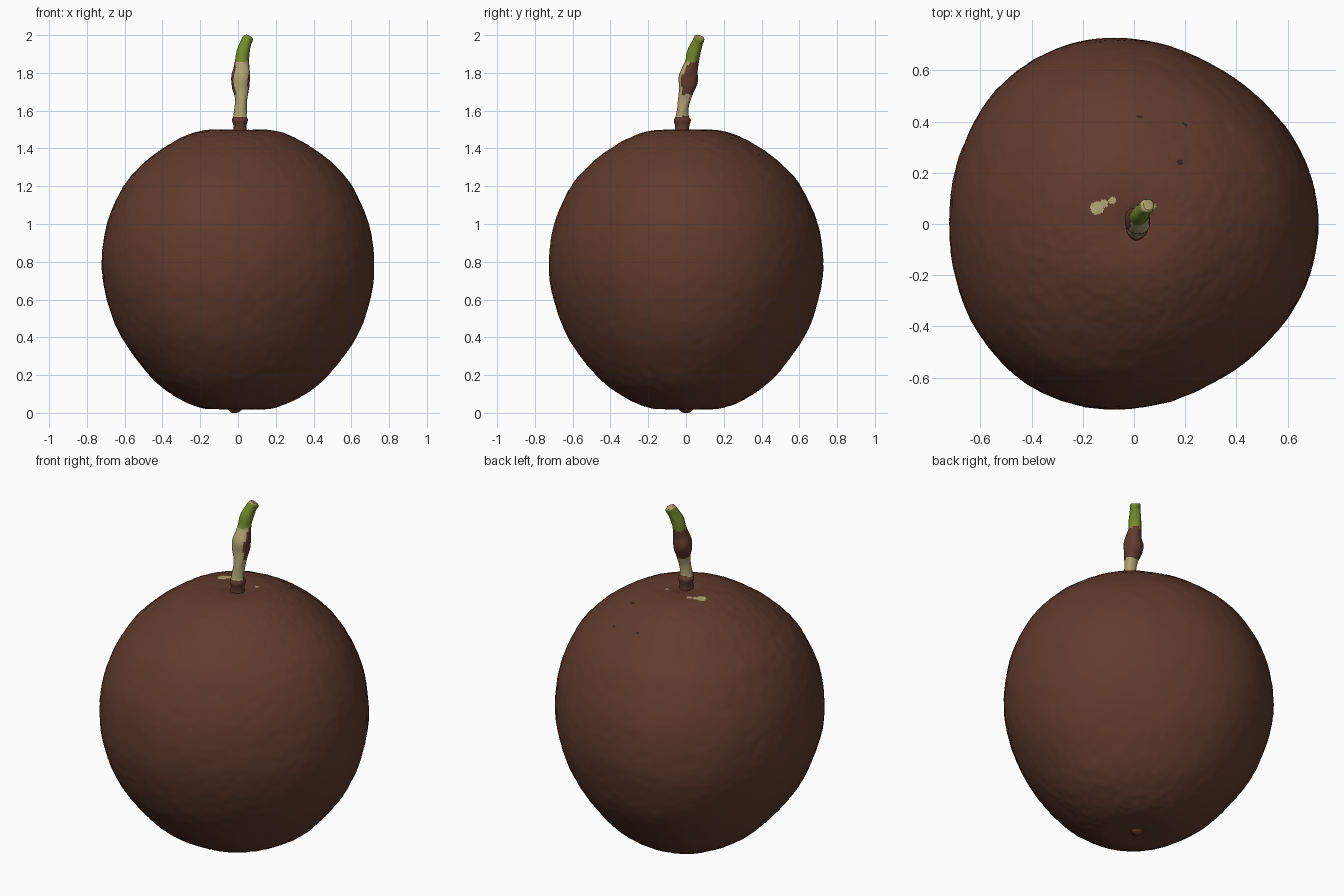
import bpy, bmesh, math
from mathutils import Vector, noise

cube = bpy.data.objects.get("Cube")
if cube:
    bpy.data.objects.remove(cube, do_unlink=True)


def material(name, rgb):
    m = bpy.data.materials.new(name)
    m.use_nodes = True
    m.diffuse_color = (*rgb, 1)
    bsdf = m.node_tree.nodes["Principled BSDF"]
    bsdf.inputs["Base Color"].default_value = (*rgb, 1)
    bsdf.inputs["Roughness"].default_value = 0.7
    return m


BROWN, TAN, GREEN, DARK = range(4)
MATERIALS = [material("skin_brown", (0.118, 0.043, 0.026)),
             material("dry_tan", (0.45, 0.37, 0.175)),
             material("stem_green", (0.18, 0.25, 0.025)),
             material("speck_dark", (0.035, 0.016, 0.012))]


def spline(points, steps):
    """Smooth path through points of any dimension."""
    p = [Vector(q) for q in points]
    p = [2 * p[0] - p[1]] + p + [2 * p[-1] - p[-2]]
    out = []
    for a, b, c, d in zip(p, p[1:], p[2:], p[3:]):
        for i in range(steps):
            t = i / steps
            out.append(b + (c - a) * t / 2 + (2 * a - 5 * b + 4 * c - d) * t * t / 2
                       + (3 * b - a - 3 * c + d) * t ** 3 / 2)
    return out + [p[-2]]


def loft(name, rings, paint):
    """Skin rings of points, cap both ends, colour faces by a rule."""
    bm = bmesh.new()
    loops = [[bm.verts.new(co) for co in ring] for ring in rings]
    n = len(loops[0])
    for lo, hi in zip(loops, loops[1:]):
        for i in range(n):
            j = (i + 1) % n
            bm.faces.new((lo[i], lo[j], hi[j], hi[i]))
    bm.faces.new(loops[0][::-1])
    bm.faces.new(loops[-1])
    bm.normal_update()
    for f in bm.faces:
        f.material_index = paint(f.calc_center_median(), f.normal)
    mesh = bpy.data.meshes.new(name)
    bm.to_mesh(mesh)
    bm.free()
    for m in MATERIALS:
        mesh.materials.append(m)
    obj = bpy.data.objects.new(name, mesh)
    bpy.context.collection.objects.link(obj)
    bpy.ops.object.select_all(action='DESELECT')
    obj.select_set(True)
    bpy.context.view_layer.objects.active = obj
    bpy.ops.object.shade_smooth_by_angle(angle=math.radians(40))


# Fruit body: revolved profile (radius, height) with three soft lobes and fine bumps
PROFILE = [(0.004, 0.018), (0.1, 0.019), (0.2, 0.028), (0.325, 0.082), (0.465, 0.19),
           (0.615, 0.39), (0.697, 0.6), (0.722, 0.79), (0.694, 1.0), (0.605, 1.2),
           (0.495, 1.325), (0.375, 1.415), (0.28, 1.466), (0.19, 1.494), (0.1, 1.499),
           (0.04, 1.49), (0.004, 1.485)]


def body_point(r, z, a):
    k = r / 0.72
    lobe = 0.026 + 0.025 * max(0, 0.8 - z)
    s = 1 + k * (lobe * math.cos(3 * a) - 0.027 * math.cos(a))
    p = Vector((r * s * math.cos(a), r * s * math.sin(a), z))
    out = Vector((p.x, p.y, z - 0.77)).normalized()
    bump = (0.003 * noise.noise(p * 5) + 0.002 * noise.noise(p * 18)
            + 0.0015 * noise.noise(p * 38))
    return p + out * bump * min(1, 3 * k)


PATCHES = [(-0.145, 0.063, 0.026), (-0.118, 0.08, 0.016), (-0.085, 0.092, 0.014),
           (0.075, 0.07, 0.011)]
SPECKS = [(0.02, 0.42, 0.008), (0.2, 0.39, 0.008), (0.18, 0.24, 0.011),
          (-0.07, -0.66, 0.008)]


def paint_body(c, n):
    def inside(spots):
        return c.z > 1 and any(math.hypot(c.x - x, c.y - y) < r for x, y, r in spots)
    return TAN if inside(PATCHES) else DARK if inside(SPECKS) else BROWN


SEGMENTS = 240
angles = [2 * math.pi * i / SEGMENTS for i in range(SEGMENTS)]
loft("fruit_body", [[body_point(r, z, a) for a in angles]
                    for r, z in spline(PROFILE, 14)], paint_body)

# Stem: tapered, knotted sweep (x, y, z, radius)
STEM = [(0.012, -0.02, 1.47, 0.04), (0.012, -0.02, 1.515, 0.036),
        (0.013, -0.02, 1.55, 0.044), (0.013, -0.02, 1.575, 0.034),
        (0.016, -0.013, 1.64, 0.032), (0.016, -0.002, 1.69, 0.038),
        (0.013, 0.008, 1.73, 0.047), (0.014, 0.013, 1.78, 0.051),
        (0.018, 0.02, 1.82, 0.042), (0.021, 0.03, 1.86, 0.037), (0.028, 0.042, 1.91, 0.034),
        (0.042, 0.06, 1.96, 0.03), (0.053, 0.071, 1.984, 0.028), (0.056, 0.074, 1.991, 0.021)]


def stem_rings():
    path = spline(STEM, 4)
    rings = []
    for i, p in enumerate(path):
        q, o = path[min(i + 1, len(path) - 1)], path[max(i - 1, 0)]
        axis = (q - o).xyz.normalized()
        u = axis.cross(Vector((0, 1, 0))).normalized()
        v = axis.cross(u)
        ring = []
        for k in range(24):
            a = 2 * math.pi * k / 24
            wobble = 1 + 0.15 * noise.noise(p.xyz * 16 + Vector((math.cos(a), math.sin(a), 0)))
            ring.append(p.xyz + (u * math.cos(a) + v * math.sin(a)) * p.w * wobble)
        rings.append(ring)
    return rings


def paint_stem(c, n):
    if c.z < 1.57:
        return BROWN
    if c.z > 1.985 and n.z > 0.6:
        return TAN
    if c.z > 1.858:
        return GREEN
    knot = c.z > 1.685 and n.y + 0.2 * abs(n.x) > -0.55 + 3 * max(0, c.z - 1.74)
    return BROWN if knot else TAN


loft("stem", stem_rings(), paint_stem)


# Blossom scar: small uneven nub under the fruit
def scar_ring(r, z):
    return [Vector((-0.022 + r * math.cos(a) * (1 + 0.2 * math.cos(3 * a)),
                    r * math.sin(a) * (1 + 0.15 * math.sin(2 * a)), z))
            for a in angles[::10]]


loft("blossom_scar", [scar_ring(r, z) for r, z in
                      [(0.012, 0), (0.024, 0.005), (0.032, 0.013), (0.042, 0.024)]],
     lambda c, n: BROWN)
